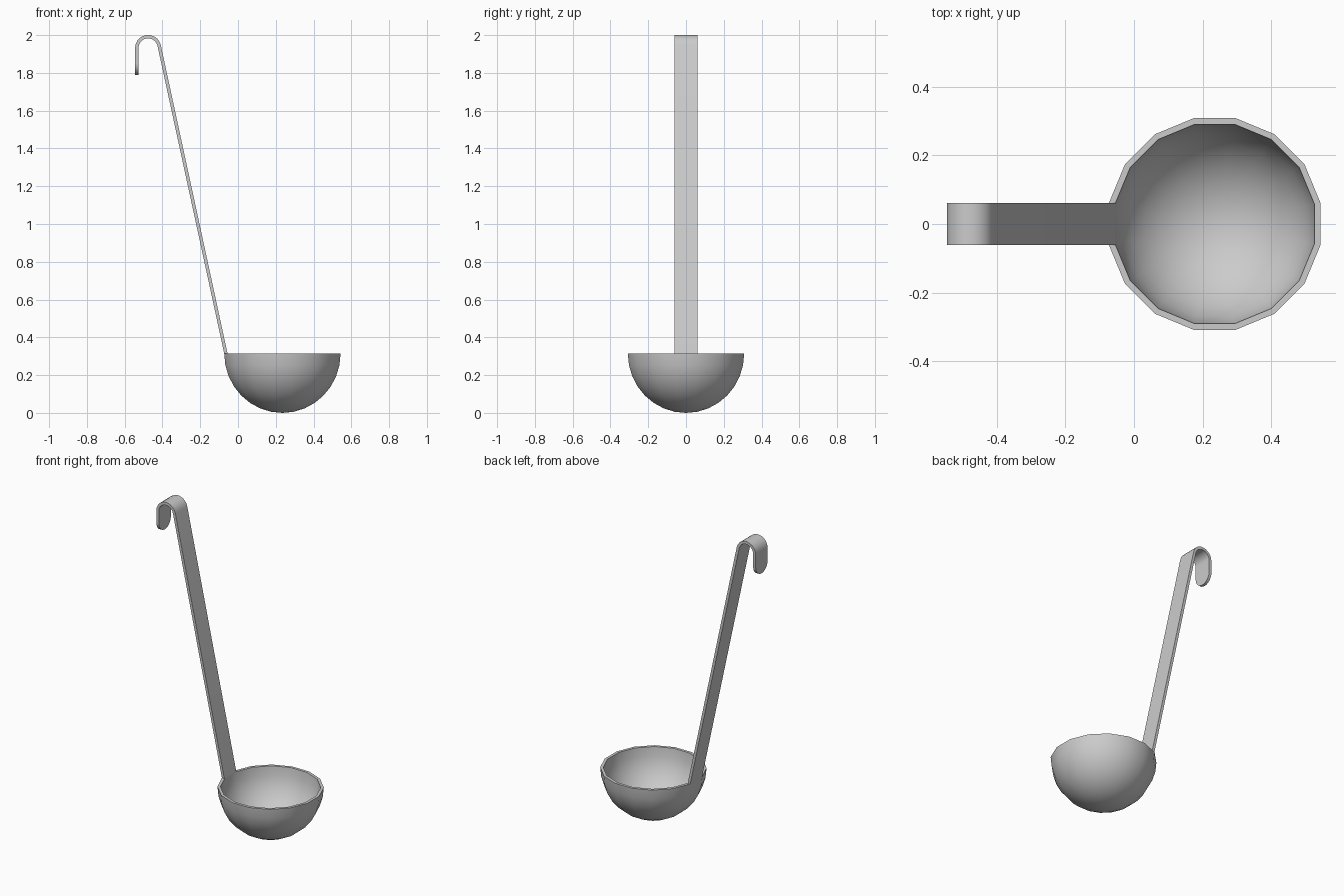
import bpy, bmesh
from math import sin, cos, pi, radians
from mathutils import Vector

if "Cube" in bpy.data.objects:
    bpy.data.objects.remove(bpy.data.objects["Cube"])

SIDES, RINGS = 16, 8
CX, R, T = 0.235, 0.314, 0.018
HALF = R * sin(pi / SIDES)          # handle is as wide as one bowl side


def finish(bm, name):
    bmesh.ops.remove_doubles(bm, verts=bm.verts, dist=1e-5)
    bmesh.ops.recalc_face_normals(bm, faces=bm.faces)
    mesh = bpy.data.meshes.new(name)
    bm.to_mesh(mesh)
    bm.free()
    obj = bpy.data.objects.new(name, mesh)
    bpy.context.collection.objects.link(obj)
    bpy.ops.object.select_all(action='DESELECT')
    bpy.context.view_layer.objects.active = obj
    obj.select_set(True)
    bpy.ops.object.shade_smooth_by_angle(angle=radians(35))
    return obj


# Bowl: hollow hemisphere profile (outer wall up, inner wall down), revolved
steps = [i * pi / 2 / RINGS for i in range(RINGS + 1)]
profile = [(R * sin(a), R - R * cos(a)) for a in steps]
profile += [((R - T) * sin(a), R - (R - T) * cos(a)) for a in reversed(steps)]
bm = bmesh.new()
a0 = pi / SIDES
pts = [bm.verts.new((CX + r * cos(a0), r * sin(a0), z)) for r, z in profile]
edges = [bm.edges.new(p) for p in zip(pts, pts[1:])]
bmesh.ops.spin(bm, geom=pts + edges, cent=(CX, 0, 0), axis=(0, 0, 1),
               angle=2 * pi, steps=SIDES)
finish(bm, "bowl")

# Handle sections: (centre x, centre z, half-thickness offset x, z, half width)
h = T / 2
outer, inner = CX - R * cos(a0), CX - (R - T) * cos(a0)
sections = [((outer + inner) / 2, R, (inner - outer) / 2, 0, HALF)]
hx, hz, hr = -0.476, 1.932, 0.060
start = radians(12)
for i in range(11):                 # hook bend
    a = start + (pi - start) * i / 10
    c, s = cos(a), sin(a)
    sections.append((hx + hr * c, hz + hr * s, h * c, h * s, HALF))
for i in range(9):                  # rounded tip
    a = radians(84) * i / 8
    sections.append((hx - hr, 1.85 - HALF * sin(a), -h, 0, HALF * cos(a)))

bm = bmesh.new()
loops = []
for x, z, ox, oz, w in sections:
    loops.append([bm.verts.new((x + k * ox, y, z + k * oz))
                  for k, y in ((1, -w), (1, w), (-1, w), (-1, -w))])
for a, b in zip(loops, loops[1:]):
    for i in range(4):
        j = (i + 1) % 4
        bm.faces.new((a[i], a[j], b[j], b[i]))
bm.faces.new(loops[0])
bm.faces.new(loops[-1])
finish(bm, "handle")
